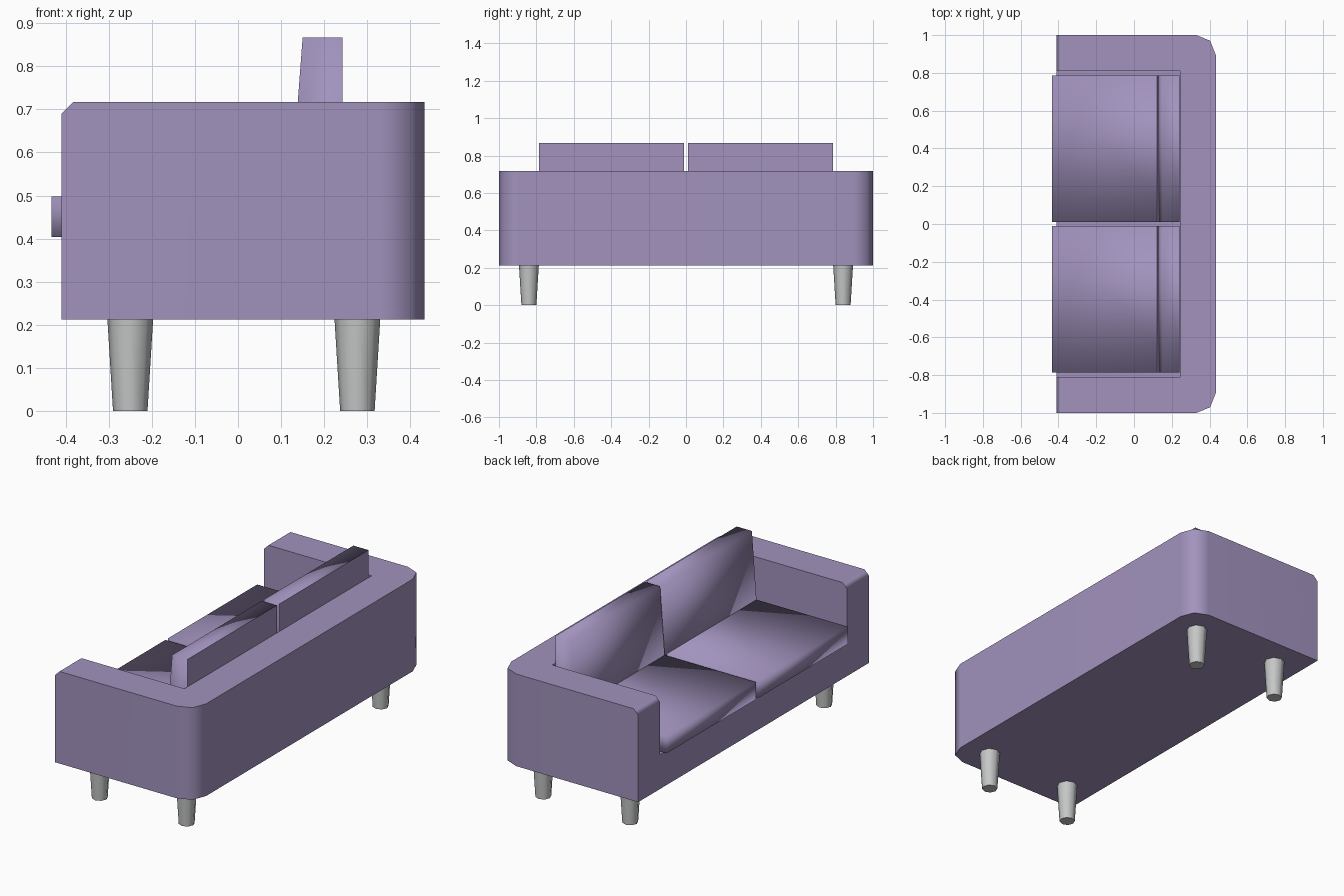
import bpy, bmesh, math
from mathutils import Matrix

cube = bpy.data.objects.get("Cube")
if cube:
    bpy.data.objects.remove(cube)


def material(name, rgb):
    m = bpy.data.materials.new(name)
    m.use_nodes = True
    m.diffuse_color = (*rgb, 1)
    m.node_tree.nodes["Principled BSDF"].inputs["Base Color"].default_value = (*rgb, 1)
    return m


fabric = material("purple_fabric", (0.36, 0.29, 0.51))
metal = material("grey_metal", (0.56, 0.57, 0.57))


def finish(name, bm, mat):
    bmesh.ops.recalc_face_normals(bm, faces=bm.faces)
    mesh = bpy.data.meshes.new(name)
    bm.to_mesh(mesh)
    bm.free()
    mesh.materials.append(mat)
    obj = bpy.data.objects.new(name, mesh)
    bpy.context.collection.objects.link(obj)
    return obj


def extrude(points, offset):
    """Solid made by sweeping a flat outline along offset."""
    bm = bmesh.new()
    face = bm.faces.new([bm.verts.new(p) for p in points])
    result = bmesh.ops.extrude_face_region(bm, geom=[face], use_keep_orig=True)
    verts = [g for g in result["geom"] if isinstance(g, bmesh.types.BMVert)]
    bmesh.ops.translate(bm, verts=verts, vec=offset)
    return bm


def activate(obj):
    bpy.ops.object.select_all(action="DESELECT")
    obj.select_set(True)
    bpy.context.view_layer.objects.active = obj


BASE, FLOOR, TOP = 0.212, 0.40, 0.717
FRONT, BACK = -0.41, 0.433

# Sofa body: rounded rear corners, chamfered front top edge, recessed seat
half = [(FRONT, 1), (0.33, 1), (0.403, 0.97), (BACK, 0.895)]
outline = half + [(x, -y) for x, y in reversed(half)]
bm = extrude([(x, y, BASE) for x, y in outline], (0, 0, TOP - BASE))
edge = [e for e in bm.edges
        if all(v.co.z > TOP - 0.01 and v.co.x < FRONT + 0.01 for v in e.verts)]
bmesh.ops.bevel(bm, geom=edge, offset=0.028, segments=1, affect="EDGES")
body = finish("sofa_body", bm, fabric)

well = [(-0.6, -0.81, FLOOR), (0.243, -0.81, FLOOR), (0.243, 0.81, FLOOR), (-0.6, 0.81, FLOOR)]
cutter = finish("seat_well_cutter", extrude(well, (0, 0, 1)), fabric)
cutter.hide_render = True
activate(body)
cut = body.modifiers.new("seat_well", "BOOLEAN")
cut.operation, cut.object, cut.solver = "DIFFERENCE", cutter, "EXACT"
bpy.ops.object.modifier_apply(modifier=cut.name)
bpy.data.objects.remove(cutter)
bpy.ops.object.shade_smooth_by_angle(angle=math.radians(50))
weighted = body.modifiers.new("even_shading", "WEIGHTED_NORMAL")
weighted.keep_sharp = True

# Seat and back cushions, one pair per side, softly shaded with flat rears
seat = [(-0.433, 0.404), (0.235, 0.404), (0.235, 0.498), (-0.433, 0.498)]
backrest = [(0.115, 0.404), (0.242, 0.404), (0.242, 0.867), (0.15, 0.867)]
for side, y0 in (("left", -0.785), ("right", 0.01)):
    for part, profile in (("seat_cushion", seat), ("back_cushion", backrest)):
        bm = extrude([(x, y0, z) for x, z in profile], (0, 0.775, 0))
        bm.normal_update()
        bmesh.ops.recalc_face_normals(bm, faces=bm.faces)
        for f in bm.faces:
            f.smooth = f.normal.x < 0.9
        finish(f"{part}_{side}", bm, fabric)

# Tapered legs
for row, x in (("front", -0.25), ("rear", 0.277)):
    for side, y in (("left", -0.84), ("right", 0.84)):
        bm = bmesh.new()
        bmesh.ops.create_cone(bm, cap_ends=True, segments=8, radius1=0.04, radius2=0.053,
                              depth=BASE, matrix=Matrix.Translation((x, y, BASE / 2)))
        leg = finish(f"{row}_leg_{side}", bm, metal)
        activate(leg)
        bpy.ops.object.shade_smooth_by_angle(angle=math.radians(50))
